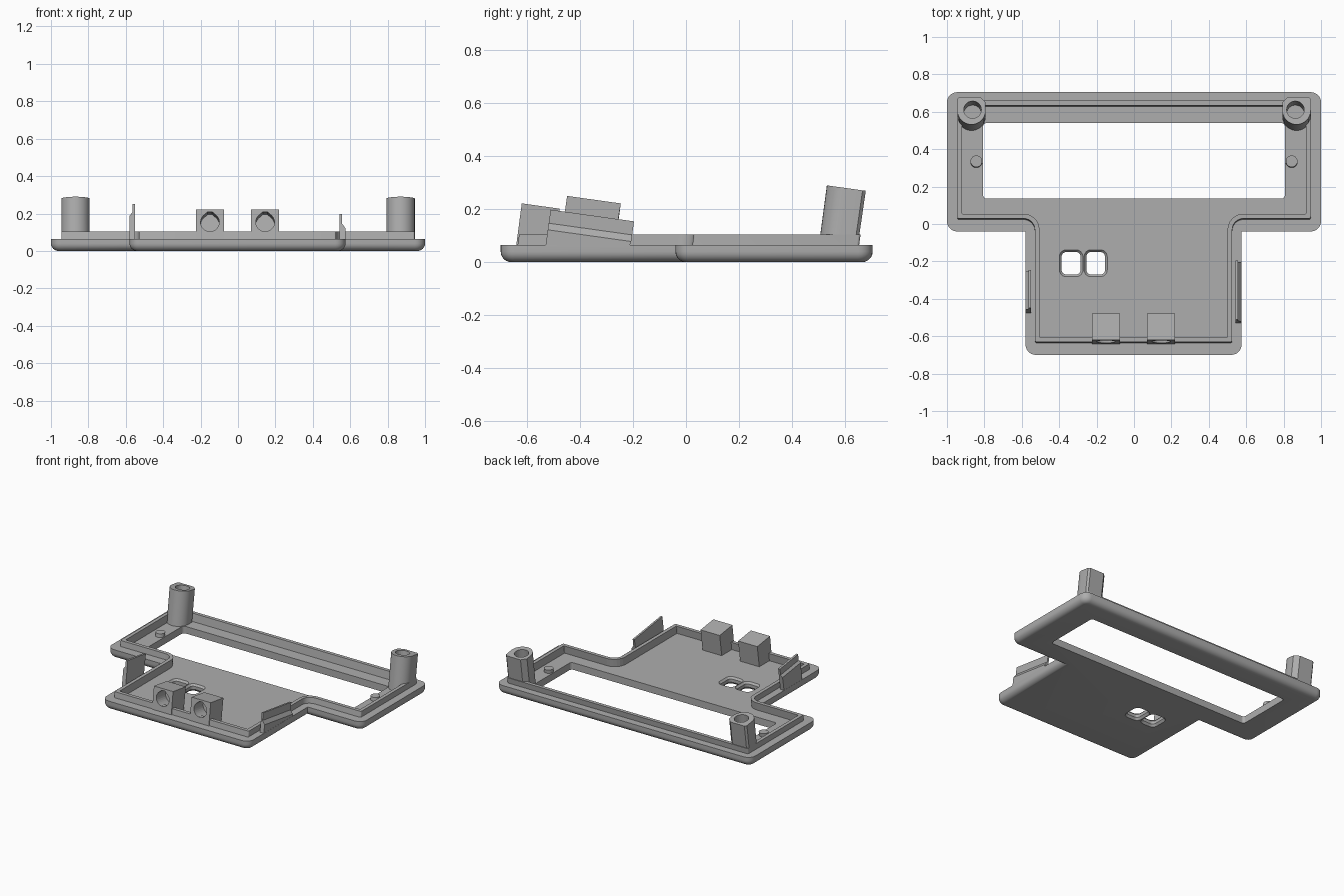
import bpy, bmesh, math
from mathutils import Vector, Matrix

if "Cube" in bpy.data.objects:
    bpy.data.objects.remove(bpy.data.objects["Cube"])

TILT = 0.14  # upright features lean backwards by this slope
grey = bpy.data.materials.new("plain grey")
grey.diffuse_color = (0.42, 0.42, 0.42, 1)
grey.use_nodes = True
grey.node_tree.nodes["Principled BSDF"].inputs["Base Color"].default_value = grey.diffuse_color


def rounded(corners, n=6):
    """Outline from (x, y, radius) corners, with arcs at the rounded ones."""
    out = []
    for i, (x, y, r) in enumerate(corners):
        p = Vector((x, y))
        a = (Vector(corners[i - 1][:2]) - p).normalized()
        b = (Vector(corners[(i + 1) % len(corners)][:2]) - p).normalized()
        if r <= 0:
            out.append(p)
            continue
        c = p + (a + b) * r
        for k in range(n + 1):
            t = k / n * math.pi / 2
            out.append(c - b * r * math.cos(t) - a * r * math.sin(t))
    return out


def box_outline(x0, x1, y0, y1, r):
    return rounded([(x0, y0, r), (x1, y0, r), (x1, y1, r), (x0, y1, r)])


def tee(w, back, step, left, right, front, r, ri):
    """T-shaped outline: wide rear part, narrower front part."""
    return rounded([(left, front, r), (right, front, r), (right, step, ri), (w, step, r),
                    (w, back, r), (-w, back, r), (-w, step, r), (left, step, ri)])


def loft(name, layers, lean=0.0):
    """Closed solid through (outline, z) layers."""
    bm = bmesh.new()
    rings = [[bm.verts.new((p[0], p[1] + lean * z, z)) for p in pts] for pts, z in layers]
    n = len(rings[0])
    for a, b in zip(rings, rings[1:]):
        for i in range(n):
            bm.faces.new((a[i], a[(i + 1) % n], b[(i + 1) % n], b[i]))
    bm.faces.new(rings[0][::-1])
    bm.faces.new(rings[-1])
    bmesh.ops.recalc_face_normals(bm, faces=bm.faces)
    me = bpy.data.meshes.new(name)
    bm.to_mesh(me)
    bm.free()
    ob = bpy.data.objects.new(name, me)
    bpy.context.collection.objects.link(ob)
    me.materials.append(grey)
    return ob


def cut(ob, *cutters):
    for c in cutters:
        m = ob.modifiers.new("cut", 'BOOLEAN')
        m.operation, m.solver, m.object = 'DIFFERENCE', 'EXACT', c
        c.hide_render = True
        c.hide_set(True)


def smooth(ob):
    bpy.ops.object.select_all(action='DESELECT')
    ob.select_set(True)
    bpy.context.view_layer.objects.active = ob
    bpy.ops.object.shade_smooth_by_angle(angle=math.radians(30))


# Face plate with rounded lower edge
def plate_outline(d):
    return tee(1 - d, 0.705 - d, -0.04 + d, -0.58 + d, 0.575 - d, -0.70 + d, 0.055 - d, 0)


R = 0.04
layers = [(plate_outline(R * (1 - math.sin(t))), R * (1 - math.cos(t)))
          for t in [k * math.pi / 12 for k in range(7)]]
plate = loft("face_plate", layers + [(plate_outline(0), 0.065)])

# Raised locating lip
lip_outline = tee(0.945, 0.645, 0.015, -0.53, 0.525, -0.645, 0.01, 0.06)
lip = loft("lip", [(lip_outline, 0.055), (lip_outline, 0.105)], TILT)

# Recess inside the lip
inner = tee(0.92, 0.62, 0.04, -0.505, 0.50, -0.62, 0.005, 0.085)
recess = loft("recess_cutter", [(inner, 0.05), (inner, 0.2)], TILT)

# Display window
win = box_outline(-0.807, 0.807, 0.135, 0.54, 0.02)
window = loft("window_cutter", [(win, -0.1), (win, 0.2)])


# Two button openings, flared at both faces
def button_cutter(x0, x1):
    def o(d):
        return box_outline(x0 - d, x1 + d, -0.27 - d, -0.15 + d, 0.025 + d)
    return loft("button_cutter", [(o(0.02), -0.01), (o(0.012), 0), (o(0), 0.015),
                                  (o(0), 0.037), (o(0.012), 0.05), (o(0.012), 0.06)])


cut(plate, recess, window, button_cutter(-0.387, -0.285), button_cutter(-0.255, -0.155))
cut(lip, recess)
smooth(plate)
smooth(lip)

# Screw posts at the rear corners, round in front and square behind
for s, side in ((-1, "left"), (1, "right")):
    cx, cy, r = s * 0.869, 0.569, 0.076
    arc = [(cx + r * math.cos(t), cy + r * math.sin(t))
           for t in [math.pi + k * math.pi / 16 for k in range(17)]]
    back = [(cx + r, 0.61), (cx + r - 0.03, 0.64), (cx - r + 0.012, 0.64), (cx - r, 0.628)]
    if s > 0:
        back = [(2 * cx - x, y) for x, y in back[::-1]]
    prof = arc + back
    post = loft(side + "_post", [(prof, 0.045), (prof, 0.279)], TILT)
    for v in post.data.vertices:  # top is square to the leaning axis
        if v.co.z > 0.2:
            v.co.z -= TILT * (v.co.y - 0.61)
    ring = [(cx - s * 0.006 + 0.047 * math.cos(k * math.pi / 12),
             0.572 + 0.047 * math.sin(k * math.pi / 12)) for k in range(24)]
    cut(post, loft("post_hole_cutter", [(ring, 0.12), (ring, 0.4)], TILT))
    smooth(post)
    # Small locating peg
    peg = [(s * 0.843 + 0.031 * math.cos(k * math.pi / 12),
            0.325 + 0.031 * math.sin(k * math.pi / 12)) for k in range(24)]
    smooth(loft(side + "_peg", [(peg, 0.045), (peg, 0.075)], TILT))

# Front blocks with blind peaked holes
for x, side in ((-0.15, "left"), (0.145, "right")):
    base = [(x - 0.075, -0.65), (x + 0.075, -0.65), (x + 0.075, -0.507), (x - 0.075, -0.507)]
    block = loft(side + "_block", [(base, 0.045), (base, 0.212)], TILT)
    for v in block.data.vertices:
        if v.co.z > 0.15:
            v.co.z -= TILT * (v.co.y + 0.55)
    drop = [(0.05 * math.cos(t), 0.05 * math.sin(t))
            for t in [math.radians(135 + 270 * k / 20) for k in range(21)]] + [(0.012, 0.056), (-0.012, 0.056)]
    hole = loft("block_hole_cutter", [(drop, -0.1), (drop, 0.1)])
    hole.matrix_world = Matrix.Translation((x, -0.625, 0.153)) @ Matrix.Rotation(math.radians(82), 4, 'X')
    cut(block, hole)
    smooth(block)


# Side clips: stepped section swept along y, with the top sloping down to the rear
def clip(name, section, y0, y1):
    bm = bmesh.new()
    ends = []
    for y in (y0, y1):
        drop = TILT * (y - y0)
        ends.append([bm.verts.new((x, y + TILT * (z - 0.065), z if z < 0.07 else z - drop))
                     for x, z in section])
    a, b = ends
    n = len(section)
    for i in range(n):
        bm.faces.new((a[i], a[(i + 1) % n], b[(i + 1) % n], b[i]))
    bm.faces.new(a[::-1])
    bm.faces.new(b)
    bmesh.ops.recalc_face_normals(bm, faces=bm.faces)
    me = bpy.data.meshes.new(name)
    bm.to_mesh(me)
    bm.free()
    me.materials.append(grey)
    bpy.context.collection.objects.link(bpy.data.objects.new(name, me))


clip("right_clip", [(0.543, 0.055), (0.574, 0.055), (0.574, 0.122), (0.556, 0.147),
                    (0.556, 0.198), (0.543, 0.198)], -0.53, -0.215)
clip("left_clip", [(-0.55, 0.055), (-0.579, 0.055), (-0.579, 0.19), (-0.565, 0.205),
                   (-0.565, 0.25), (-0.55, 0.25)], -0.475, -0.272)
